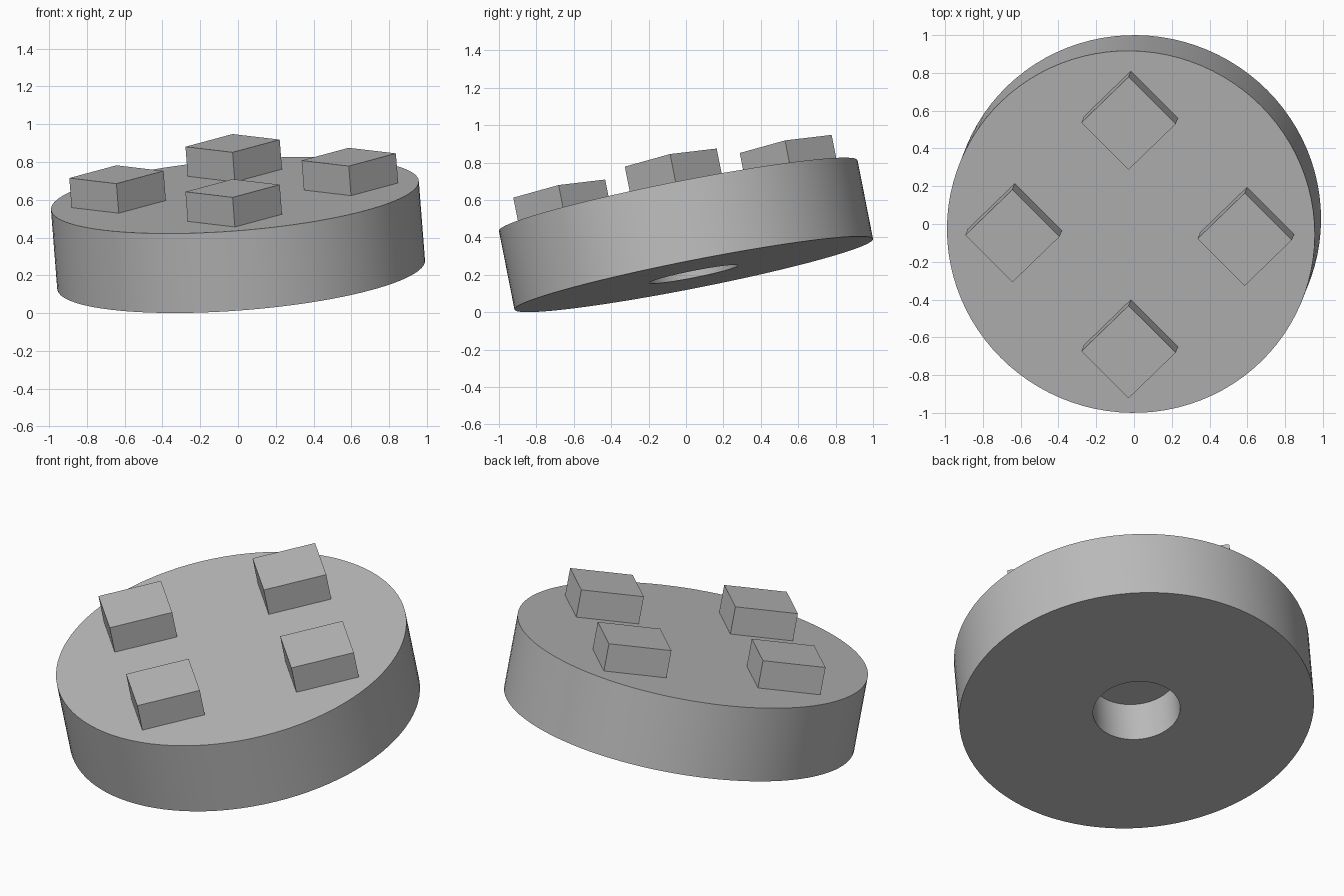
import bpy, bmesh
from math import radians, pi, cos, sin
from mathutils import Matrix, Vector

cube = bpy.data.objects.get("Cube")
if cube:
    bpy.data.objects.remove(cube, do_unlink=True)

RADIUS, THICK = 0.977, 0.43
HOLE_RADIUS, HOLE_DEPTH = 0.24, 0.256
BLOCK_SIDE, BLOCK_HEIGHT, BLOCK_RING = 0.354, 0.16, 0.617

# The whole piece leans: tilt shared by every part
TILT = (Matrix.Translation((0.0165, 0.0415, 0.203))
        @ Matrix.Rotation(radians(11.15), 4, 'X')
        @ Matrix.Rotation(radians(-4.4), 4, 'Y'))

grey = bpy.data.materials.new("plain grey")
grey.use_nodes = True
grey.diffuse_color = (0.5, 0.5, 0.5, 1)
grey.node_tree.nodes["Principled BSDF"].inputs["Base Color"].default_value = (0.5, 0.5, 0.5, 1)


def add_part(name, bm, matrix):
    bmesh.ops.recalc_face_normals(bm, faces=bm.faces)
    mesh = bpy.data.meshes.new(name)
    bm.to_mesh(mesh)
    bm.free()
    mesh.materials.append(grey)
    obj = bpy.data.objects.new(name, mesh)
    obj.matrix_world = matrix
    bpy.context.collection.objects.link(obj)
    return obj


# Round base with a blind hole underneath, turned from a half profile
bm = bmesh.new()
profile = [(0, HOLE_DEPTH), (HOLE_RADIUS, HOLE_DEPTH), (HOLE_RADIUS, 0),
           (RADIUS, 0), (RADIUS, THICK), (0, THICK)]
verts = [bm.verts.new((r, 0, z)) for r, z in profile]
edges = [bm.edges.new(pair) for pair in zip(verts, verts[1:])]
bmesh.ops.spin(bm, geom=verts + edges, cent=(0, 0, 0), axis=(0, 0, 1),
               angle=2 * pi, steps=96)
bmesh.ops.remove_doubles(bm, verts=bm.verts, dist=0.0005)
base = add_part("round_base", bm, TILT)
bpy.ops.object.select_all(action='DESELECT')
base.select_set(True)
bpy.context.view_layer.objects.active = base
bpy.ops.object.shade_smooth_by_angle(angle=radians(30))

# Four square blocks on top, set cornerwise
for i, side in enumerate(("left", "back", "right", "front")):
    a = i * pi / 2
    bm = bmesh.new()
    bmesh.ops.create_cube(bm, size=1)
    bmesh.ops.scale(bm, verts=bm.verts, vec=(BLOCK_SIDE, BLOCK_SIDE, BLOCK_HEIGHT))
    spot = Vector((BLOCK_RING * cos(a), BLOCK_RING * sin(a), THICK + BLOCK_HEIGHT / 2))
    add_part(side + "_block", bm,
             TILT @ Matrix.Translation(spot) @ Matrix.Rotation(pi / 4, 4, 'Z'))
